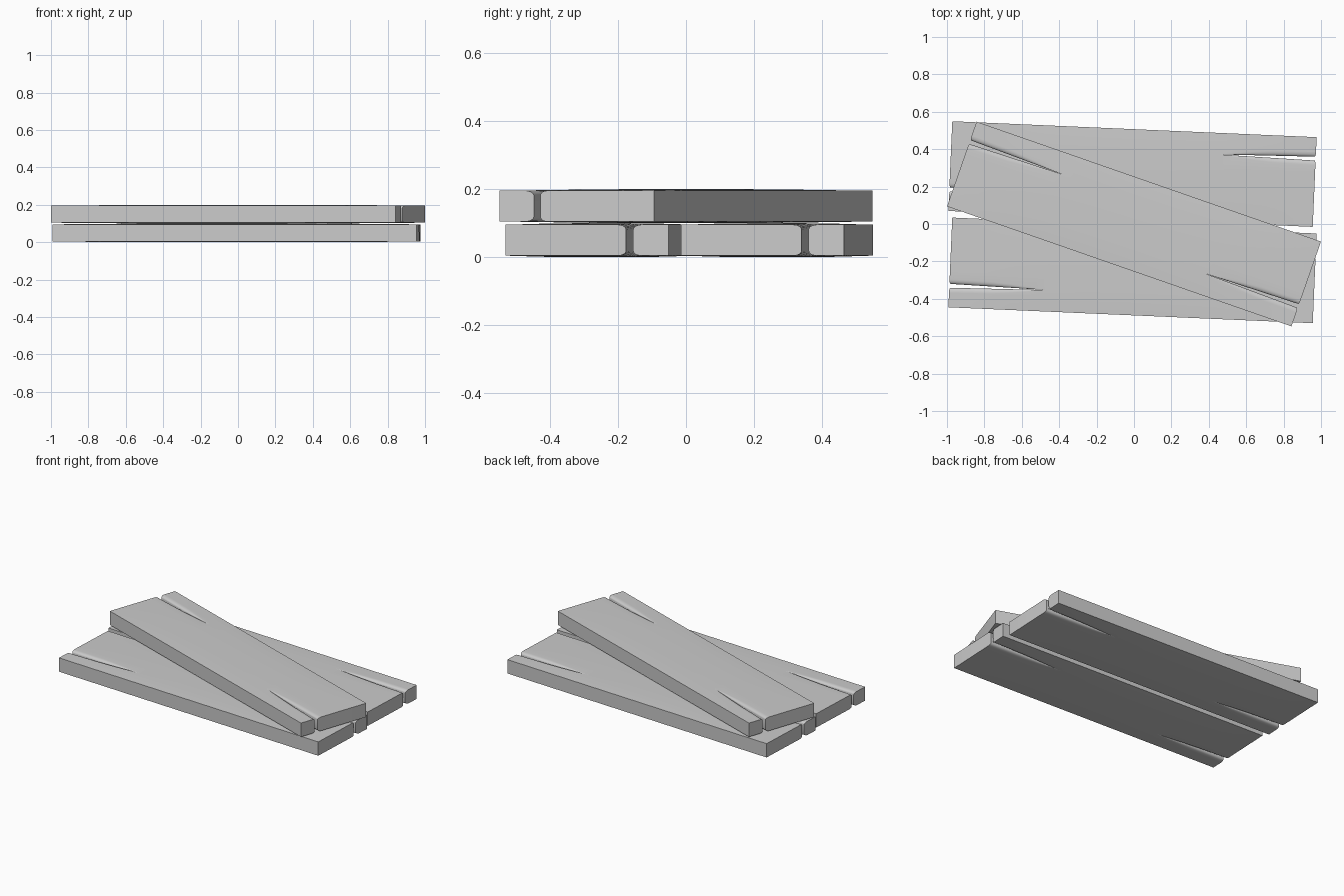
import bpy, bmesh, math

if "Cube" in bpy.data.objects:
    bpy.data.objects.remove(bpy.data.objects["Cube"])

L, W = 0.975, 0.24          # half length, half width of a plank
S, UC = 0.125, 0.45         # crack offset from centre line, where a crack begins
US = [-L, -0.95, -0.85, -0.75, -0.65, -0.55, -UC, -0.2, 0,
      0.2, UC, 0.55, 0.65, 0.75, 0.85, 0.95, L]
ARC = 5


def crack(u, side):
    """0 where closed, growing to 1 at the split end (side +1 right, -1 left)."""
    return max(0.0, (u * side - UC) / (L - UC))


def half_thick(u, v):
    """Planks swell slightly in the middle."""
    return 0.0455 + 0.0045 * (1 - abs(u / L) ** 3) * (1 - min(1, abs(v / W)) ** 3)


def lane_top(u, va, vb, ca, cb):
    """Top outline of one lane from va to vb, rounded where it meets a crack."""
    a, b = va + 0.0105 * ca, vb - 0.0105 * cb
    ra, rb = min(1, 2 * ca), min(1, 2 * cb)
    pts = []
    for i in range(ARC + 1):
        t = math.pi / 2 * i / ARC
        v = a + 0.025 * ra * (1 - math.cos(t))
        pts.append((v, half_thick(u, v) - 0.014 * ra * (1 - math.sin(t)), ra * (1 - math.sin(t))))
    for k in (0.3, 0.5, 0.7):
        v = va + (vb - va) * k
        pts.append((v, half_thick(u, v), 0))
    for i in range(ARC, -1, -1):
        t = math.pi / 2 * i / ARC
        v = b - 0.025 * rb * (1 - math.cos(t))
        pts.append((v, half_thick(u, v) - 0.014 * rb * (1 - math.sin(t)), rb * (1 - math.sin(t))))
    return pts


def plank(name, loc, angle, flip):
    bm = bmesh.new()
    # three lanes: (start, end, crack side at start, crack side at end)
    for va, vb, sa, sb in ((-W, -S, 0, -1), (-S, S, -1, 1), (S, W, 1, 0)):
        rings = []
        for u in US:
            ca = crack(u, sa) if sa else 0
            cb = crack(u, sb) if sb else 0
            top = lane_top(u, va, vb, ca, cb)
            back = 0.006 * math.copysign(1, u) if abs(u) == L else 0
            pts = [(u - back * e, v, z) for v, z, e in top]
            pts += [(x, v, -z) for x, v, z in reversed(pts)]
            rings.append([bm.verts.new((x, v * flip, z)) for x, v, z in pts])
        n = len(rings[0])
        for i in range(len(US) - 1):
            u0, u1 = US[i], US[i + 1]
            for j in range(n):
                # leave out inner walls where the wood is not split
                side = sb if j == n // 2 - 1 else sa if j == n - 1 else 0
                if side and not (crack(u0, side) or crack(u1, side)):
                    continue
                k = (j + 1) % n
                bm.faces.new((rings[i][j], rings[i][k], rings[i + 1][k], rings[i + 1][j]))
        bm.faces.new(rings[0])
        bm.faces.new(rings[-1])
    bmesh.ops.remove_doubles(bm, verts=bm.verts, dist=1e-5)
    bmesh.ops.recalc_face_normals(bm, faces=bm.faces)
    mesh = bpy.data.meshes.new(name)
    bm.to_mesh(mesh)
    bm.free()
    ob = bpy.data.objects.new(name, mesh)
    bpy.context.collection.objects.link(ob)
    ob.location = loc
    ob.rotation_euler.z = math.radians(angle)
    bpy.ops.object.select_all(action='DESELECT')
    ob.select_set(True)
    bpy.context.view_layer.objects.active = ob
    bpy.ops.object.shade_smooth_by_angle(angle=math.radians(40))


# two planks side by side, a third laid across them
plank("back_plank", (-0.008, 0.267, 0.05), -2.5, 1)
plank("front_plank", (-0.008, -0.248, 0.05), -2.5, 1)
plank("top_plank", (0, 0, 0.15), -19.2, -1)
